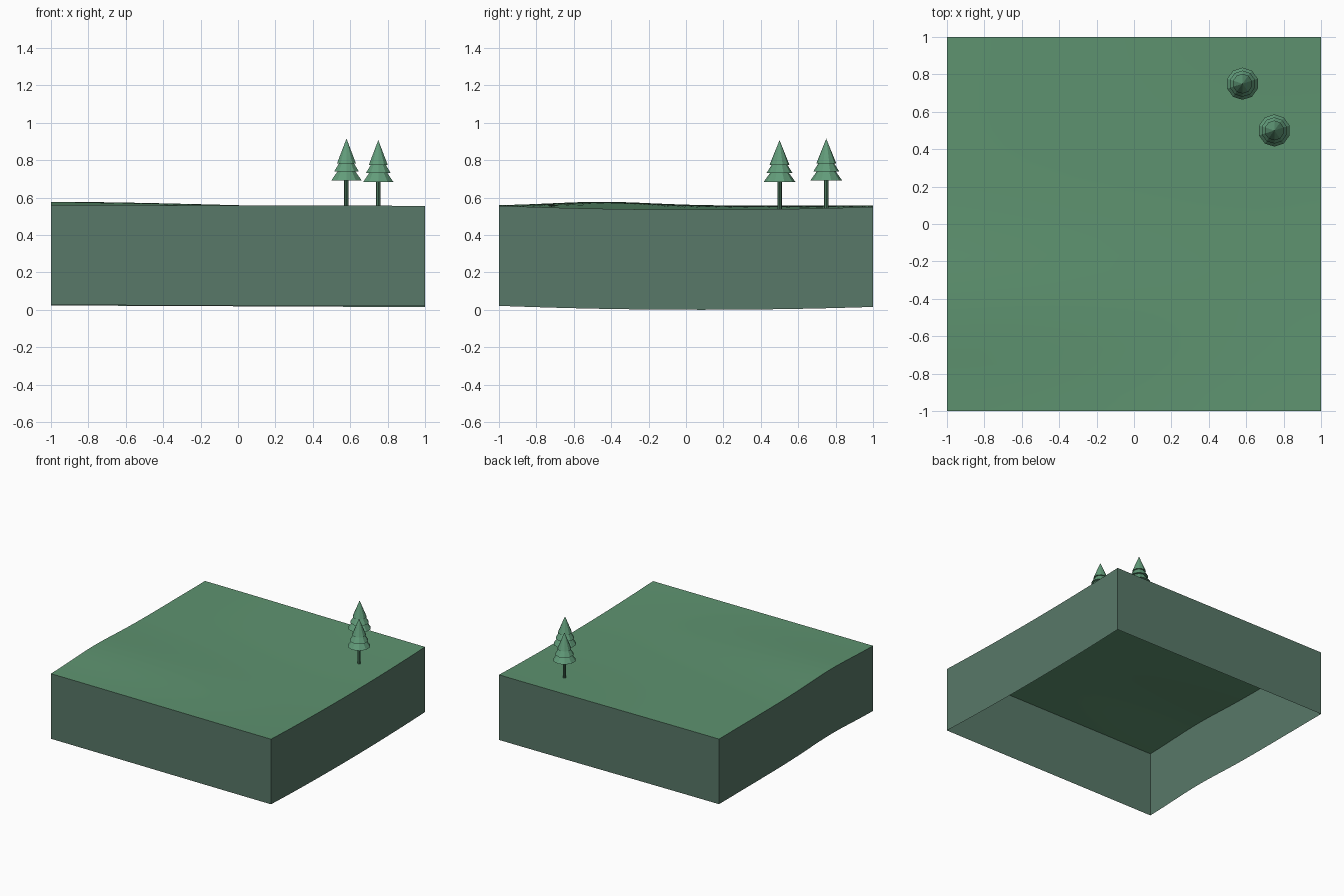
import bpy, bmesh
from math import exp

if "Cube" in bpy.data.objects:
    bpy.data.objects.remove(bpy.data.objects["Cube"], do_unlink=True)


def material(name, rgb):
    m = bpy.data.materials.new(name)
    m.use_nodes = True
    m.diffuse_color = (*rgb, 1)
    m.node_tree.nodes["Principled BSDF"].inputs["Base Color"].default_value = (*rgb, 1)
    return m


grass = material("grass green", (0.112, 0.292, 0.162))
earth = material("earth grey green", (0.098, 0.188, 0.138))
needles = material("needle green", (0.122, 0.333, 0.195))
bark = material("bark dark green", (0.070, 0.181, 0.107))

SKIRT = 0.535  # wall depth below the ground sheet


def ground_z(x, y):
    """Gentle hill on one side easing into a shallow valley on the other."""
    hill = 0.557 + 0.02 * exp(-((y + 0.45) / 0.38) ** 2)
    valley = SKIRT + 0.018 * (y - 0.08) ** 2
    t = (x + 1) / 2
    t = t * t * (3 - 2 * t)
    return hill * (1 - t) + valley * t


def finish(bm, name, mats):
    mesh = bpy.data.meshes.new(name)
    bm.to_mesh(mesh)
    bm.free()
    for m in mats:
        mesh.materials.append(m)
    obj = bpy.data.objects.new(name, mesh)
    bpy.context.collection.objects.link(obj)
    return obj


# Ground: wavy sheet with walls dropped from its rim, open underneath
bm = bmesh.new()
bmesh.ops.create_grid(bm, x_segments=24, y_segments=24, size=1)
for v in bm.verts:
    v.co.z = ground_z(v.co.x, v.co.y)
for f in bm.faces:
    f.smooth = True
rim = [e for e in bm.edges if e.is_boundary]
skirt = bmesh.ops.extrude_edge_only(bm, edges=rim)["geom"]
for item in skirt:
    if isinstance(item, bmesh.types.BMVert):
        item.co.z -= SKIRT
    elif isinstance(item, bmesh.types.BMFace):
        item.material_index = 1
        item.smooth = False
for e in bm.edges:
    if len({f.material_index for f in e.link_faces}) > 1:
        e.smooth = False
bmesh.ops.recalc_face_normals(bm, faces=bm.faces)
if sum(f.normal.z for f in bm.faces) < 0:
    bmesh.ops.reverse_faces(bm, faces=bm.faces)
finish(bm, "ground_block", [grass, earth])


def cone(name, x, y, z0, z1, r0, r1, sides, mat):
    bm = bmesh.new()
    bmesh.ops.create_cone(bm, cap_ends=True, segments=sides, radius1=r0,
                          radius2=r1, depth=z1 - z0)
    bmesh.ops.translate(bm, vec=(x, y, (z0 + z1) / 2), verts=bm.verts)
    return finish(bm, name, [mat])


# Pine tiers: base height, tip height, radius
TIERS = [(0.69, 0.81, 0.086), (0.738, 0.85, 0.070), (0.783, 0.915, 0.053)]


def pine(label, x, y, drop):
    cone(label + "_trunk", x, y, ground_z(x, y) - 0.005, 0.70 - drop,
         0.012, 0.012, 8, bark)
    for i, (base, tip, r) in enumerate(TIERS):
        cone(f"{label}_foliage_{i + 1}", x, y, base - drop, tip - drop,
             r, 0, 10, needles)


pine("back_pine", 0.58, 0.75, 0)
pine("side_pine", 0.75, 0.50, 0.008)
